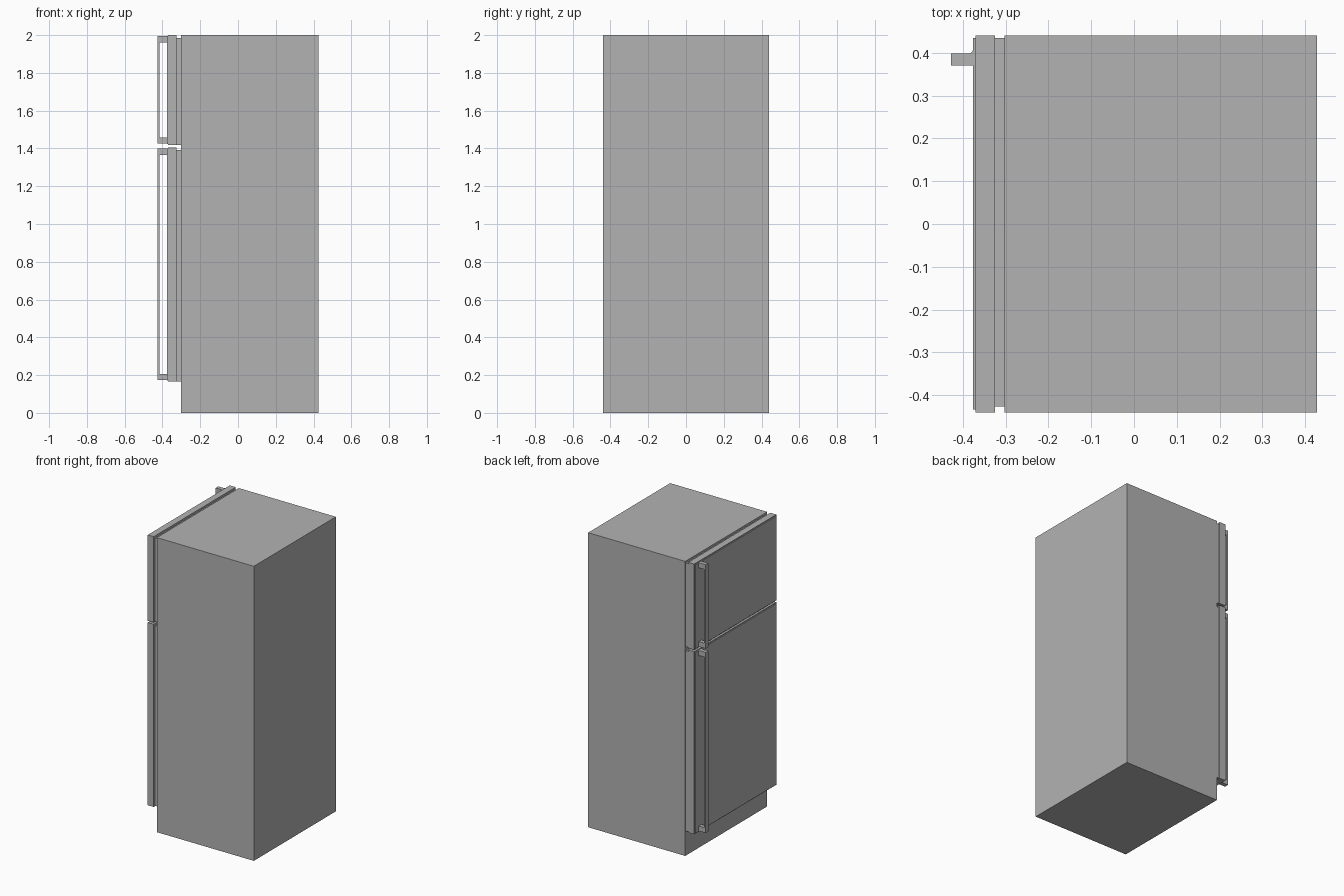
import bpy, bmesh, math

cube = bpy.data.objects.get("Cube")
if cube:
    bpy.data.objects.remove(cube, do_unlink=True)

grey = bpy.data.materials.new("appliance_grey")
grey.use_nodes = True
colour = (0.448, 0.448, 0.448, 1)
grey.diffuse_color = colour
grey.node_tree.nodes["Principled BSDF"].inputs["Base Color"].default_value = colour


def finish(name, bm):
    bmesh.ops.recalc_face_normals(bm, faces=bm.faces)
    mesh = bpy.data.meshes.new(name)
    bm.to_mesh(mesh)
    bm.free()
    mesh.materials.append(grey)
    obj = bpy.data.objects.new(name, mesh)
    bpy.context.collection.objects.link(obj)
    return obj


def box(name, xs, ys, zs):
    bm = bmesh.new()
    bmesh.ops.create_cube(bm, size=1)
    for v in bm.verts:
        for axis, (low, high) in enumerate((xs, ys, zs)):
            v.co[axis] = high if v.co[axis] > 0 else low
    return finish(name, bm)


def extrude_up(name, profile, bottom, top):
    bm = bmesh.new()
    face = bm.faces.new([bm.verts.new((x, y, bottom)) for x, y in profile])
    new = bmesh.ops.extrude_face_region(bm, geom=[face])["geom"]
    for v in new:
        if isinstance(v, bmesh.types.BMVert):
            v.co.z = top
    return finish(name, bm)


# Handle bracket outline, flaring in a quarter round where it meets the door
flare = 0.012
bracket = [(-0.373, 0.37), (-0.427, 0.37), (-0.427, 0.398)]
for i in range(6):
    a = math.radians(-90 + 18 * i) * -1
    bracket.append((-0.387 + flare * math.cos(a), 0.398 + flare * (1 - math.sin(a))))
bracket.append((-0.373, 0.41))

# Cabinet
box("cabinet", (-0.302, 0.427), (-0.44, 0.44), (0, 2))

# Each door with its seal, raised front panel and handle
for name, low, high in (("freezer", 1.417, 2.0), ("fridge", 0.165, 1.405)):
    box(name + "_seal", (-0.326, -0.301), (-0.426, 0.434), (low + 0.002, high - 0.014))
    box(name + "_door", (-0.37, -0.325), (-0.44, 0.44), (low, high))
    box(name + "_front_panel", (-0.376, -0.369), (-0.433, 0.434), (low + 0.006, high - 0.006))
    bottom, top = low + 0.008, high - 0.006
    box(name + "_handle_bar", (-0.427, -0.416), (0.37, 0.398), (bottom + 0.03, top - 0.03))
    extrude_up(name + "_handle_lower_bracket", bracket, bottom, bottom + 0.034)
    extrude_up(name + "_handle_upper_bracket", bracket, top - 0.034, top)
